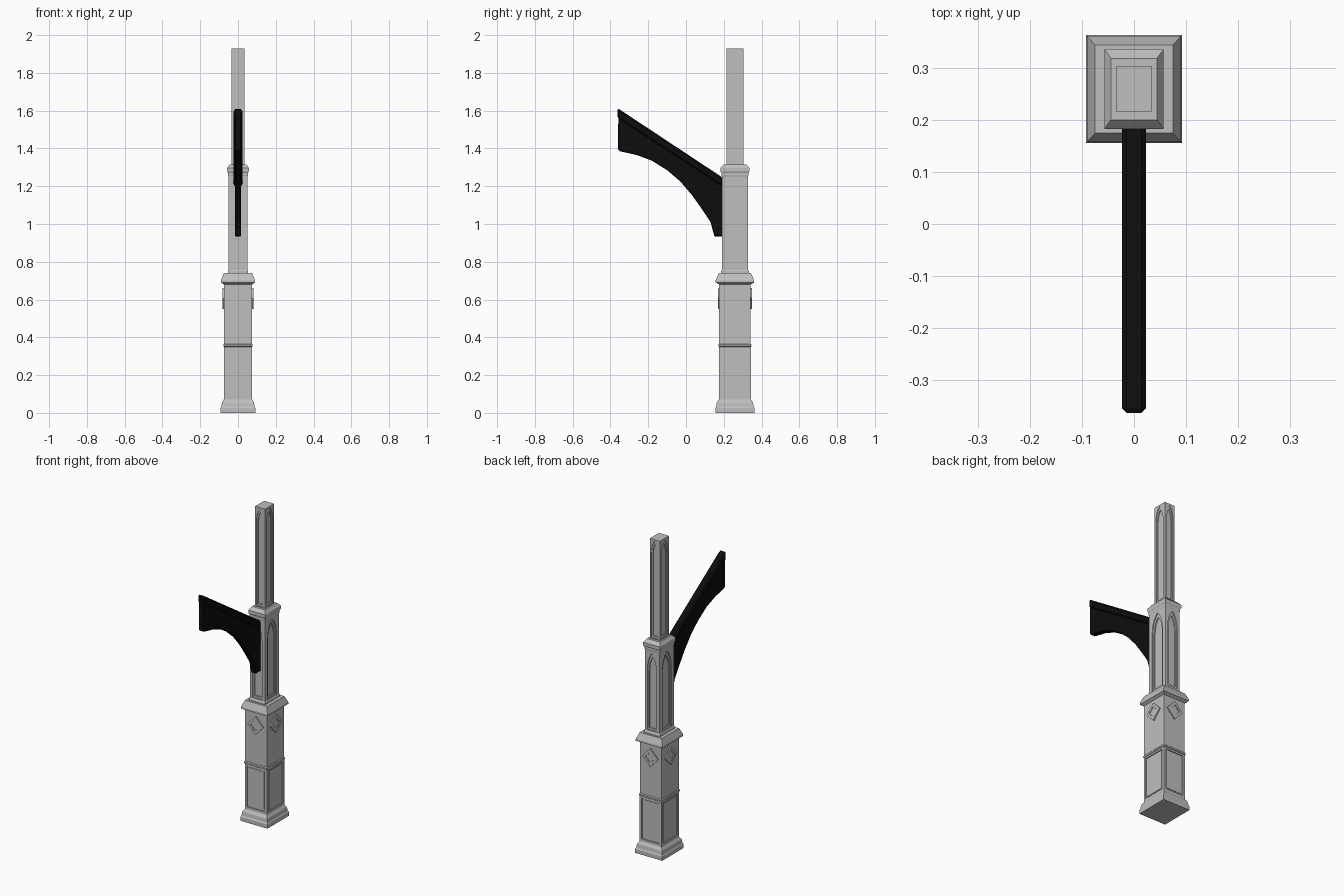
import bpy, bmesh, math
from mathutils import Vector

if "Cube" in bpy.data.objects:
    bpy.data.objects.remove(bpy.data.objects["Cube"])

CY = 0.259                                  # column axis
FACES = [(0, -1), (1, 0), (0, 1), (-1, 0)]  # outward directions


def material(name, value):
    m = bpy.data.materials.new(name)
    m.use_nodes = True
    color = (value, value, value, 1)
    m.diffuse_color = color
    m.node_tree.nodes["Principled BSDF"].inputs["Base Color"].default_value = color
    return m


stone = material("pale stone", 0.52)
iron = material("black iron", 0.004)


def finish(name, bm, mat):
    bmesh.ops.recalc_face_normals(bm, faces=bm.faces[:])
    mesh = bpy.data.meshes.new(name)
    bm.to_mesh(mesh)
    bm.free()
    mesh.materials.append(mat)
    ob = bpy.data.objects.new(name, mesh)
    bpy.context.collection.objects.link(ob)
    return ob


def column(name, rings, sy):
    """Stack of rectangles (z, half width), deeper in y by the factor sy."""
    bm = bmesh.new()
    loops = []
    for z, h in rings:
        loops.append([bm.verts.new((sx * h, CY + s * h * sy, z))
                      for sx, s in ((-1, -1), (1, -1), (1, 1), (-1, 1))])
    for a, b in zip(loops, loops[1:]):
        for i in range(4):
            j = (i + 1) % 4
            bm.faces.new((a[i], a[j], b[j], b[i]))
    bm.faces.new(loops[0])
    bm.faces.new(loops[-1])
    return finish(name, bm, stone)


def prism(bm, bottom, top):
    a = [bm.verts.new(p) for p in bottom]
    b = [bm.verts.new(p) for p in top]
    for i in range(len(a)):
        j = (i + 1) % len(a)
        bm.faces.new((a[i], a[j], b[j], b[i]))
    bm.faces.new(a)
    bm.faces.new(b)


def four_sided(name, outline, width_x, width_y, half_x, half_y, near, far):
    """Extrude an outline on all four faces, from depth near to depth far."""
    bm = bmesh.new()
    for nx, ny in FACES:
        w, h = (width_x, half_x) if nx else (width_y, half_y)
        def place(d):
            r = h + d
            return [(nx * r - ny * u, CY + ny * r + nx * u, z) for u, z in outline(w)]
        prism(bm, place(near), place(far))
    return finish(name, bm, stone)


def cut(target, cutter):
    mod = target.modifiers.new("cut", 'BOOLEAN')
    mod.operation, mod.solver, mod.object = 'DIFFERENCE', 'EXACT', cutter
    bpy.context.view_layer.objects.active = target
    bpy.ops.object.modifier_apply(modifier=mod.name)
    bpy.data.objects.remove(cutter)


# Outlines in (across, height)
def rectangle(z0, z1):
    return lambda w: [(-w, z0), (w, z0), (w, z1), (-w, z1)]


def lancet(z0, spring, tip, steps=6):
    def outline(w):
        arc = []
        for i in range(steps + 1):
            a = math.pi / 3 * i / steps
            arc.append((w * (2 * math.cos(a) - 1),
                        spring + (tip - spring) * math.sin(a) / math.sin(math.pi / 3)))
        arc[-1] = (0, tip)
        return [(-w, z0), (w, z0)] + arc + [(-u, z) for u, z in reversed(arc[:-1])]
    return outline


def diamond(z, r):
    return lambda w: [(0, z - r), (w, z), (0, z + r), (-w, z)]


def quatrefoil(z, r, n=32):
    def outline(w):
        pts = []
        for i in range(n):
            a = 2 * math.pi * i / n
            k = r * (0.68 + 0.32 * abs(math.cos(2 * a)))
            pts.append((k * math.cos(a), z + k * math.sin(a)))
        return pts
    return outline


# Pedestal: moulded plinth, panelled dado, string course, sloping cap
SY = 1.13
pedestal = column("pedestal", [
    (0, 0.092), (0.025, 0.092), (0.032, 0.088), (0.055, 0.085), (0.072, 0.075),
    (0.35, 0.075), (0.353, 0.078), (0.361, 0.078), (0.366, 0.074),
    (0.68, 0.074), (0.69, 0.09), (0.702, 0.09), (0.74, 0.075)], SY)
cut(pedestal, four_sided("panel_cut", rectangle(0.088, 0.34), 0.070, 0.061,
                         0.075, 0.075 * SY, -0.006, 0.02))
four_sided("pedestal_panel", rectangle(0.097, 0.331), 0.062, 0.053,
           0.075, 0.075 * SY, -0.012, -0.003)

# Diamond bosses with quatrefoil recesses
boss = four_sided("diamond_boss", diamond(0.605, 0.056), 0.056, 0.054,
                  0.074, 0.074 * SY, -0.006, 0.007)
cut(boss, four_sided("foil_cut", quatrefoil(0.605, 0.03), 1, 1,
                     0.074, 0.074 * SY, 0.003, 0.03))

# Middle stage with lancet niches
SM = 1.36
middle = column("middle_shaft", [(0.735, 0.054), (0.75, 0.054), (0.757, 0.051),
                                 (1.285, 0.051)], SM)
for width_x, width_y, z0, spring, tip, depth in (
        (0.043, 0.034, 0.762, 1.13, 1.24, -0.006),
        (0.033, 0.025, 0.775, 1.12, 1.215, -0.013)):
    cut(middle, four_sided("niche_cut", lancet(z0, spring, tip), width_x, width_y,
                           0.051, 0.051 * SM, depth, 0.03))
column("middle_collar", [(1.25, 0.0505), (1.257, 0.053), (1.27, 0.053), (1.278, 0.057),
                         (1.297, 0.057), (1.316, 0.044)], 1.34)

# Upper stage with tall narrow lancets
ST = 1.3
upper = column("upper_shaft", [(1.30, 0.034), (1.93, 0.034)], ST)
for width_x, width_y, z0, spring, tip, depth in (
        (0.033, 0.025, 1.322, 1.84, 1.92, -0.004),
        (0.024, 0.017, 1.335, 1.83, 1.90, -0.010)):
    cut(upper, four_sided("tall_niche_cut", lancet(z0, spring, tip), width_x, width_y,
                          0.034, 0.034 * ST, depth, 0.03))

# Crown: four gables with crossing level ridges
HX, HY = 0.0445, 0.062
bm = bmesh.new()
corners = ((-1, -1), (1, -1), (1, 1), (-1, 1))
low = [bm.verts.new((x * 0.033, CY + y * 0.033 * ST, 1.83)) for x, y in corners]
eave = [bm.verts.new((x * HX, CY + y * HY, 1.868)) for x, y in corners]
tips = [bm.verts.new((x * HX, CY + y * HY, 2.0)) for x, y in FACES]
centre = bm.verts.new((0, CY, 2.0))
bm.faces.new(low)
for i in range(4):
    j = (i + 1) % 4
    bm.faces.new((low[i], low[j], eave[j], eave[i]))
    bm.faces.new((eave[i], eave[j], tips[i]))
    bm.faces.new((eave[i], tips[i], centre))
    bm.faces.new((eave[j], centre, tips[i]))
crown = finish("gabled_crown", bm, stone)
cut(crown, four_sided("gable_arch_cut", lancet(1.80, 1.84, 1.925), 0.036, 0.027,
                      0.034, 0.034 * ST, -0.011, 0.06))


# Bracket arm: thin web under a thicker chamfered rail
def slab(name, profile, half, bevel):
    bm = bmesh.new()
    prism(bm, [(-half, y, z) for y, z in profile], [(half, y, z) for y, z in profile])
    ob = finish(name, bm, iron)
    mod = ob.modifiers.new("chamfer", 'BEVEL')
    mod.width, mod.segments, mod.limit_method = bevel, 1, 'ANGLE'
    mod.angle_limit = math.radians(50)
    return ob


slab("arm_web", [
    (-0.358, 1.60), (-0.36, 1.395), (-0.35, 1.385), (-0.26, 1.365), (-0.18, 1.335),
    (-0.10, 1.285), (-0.03, 1.225), (0.03, 1.155), (0.08, 1.085), (0.13, 1.01),
    (0.15, 0.935), (0.20, 0.935), (0.20, 1.23)], 0.016, 0.003)
slab("arm_rail", [(-0.363, 1.614), (-0.363, 1.56), (0.195, 1.195), (0.195, 1.245)],
     0.023, 0.009)
